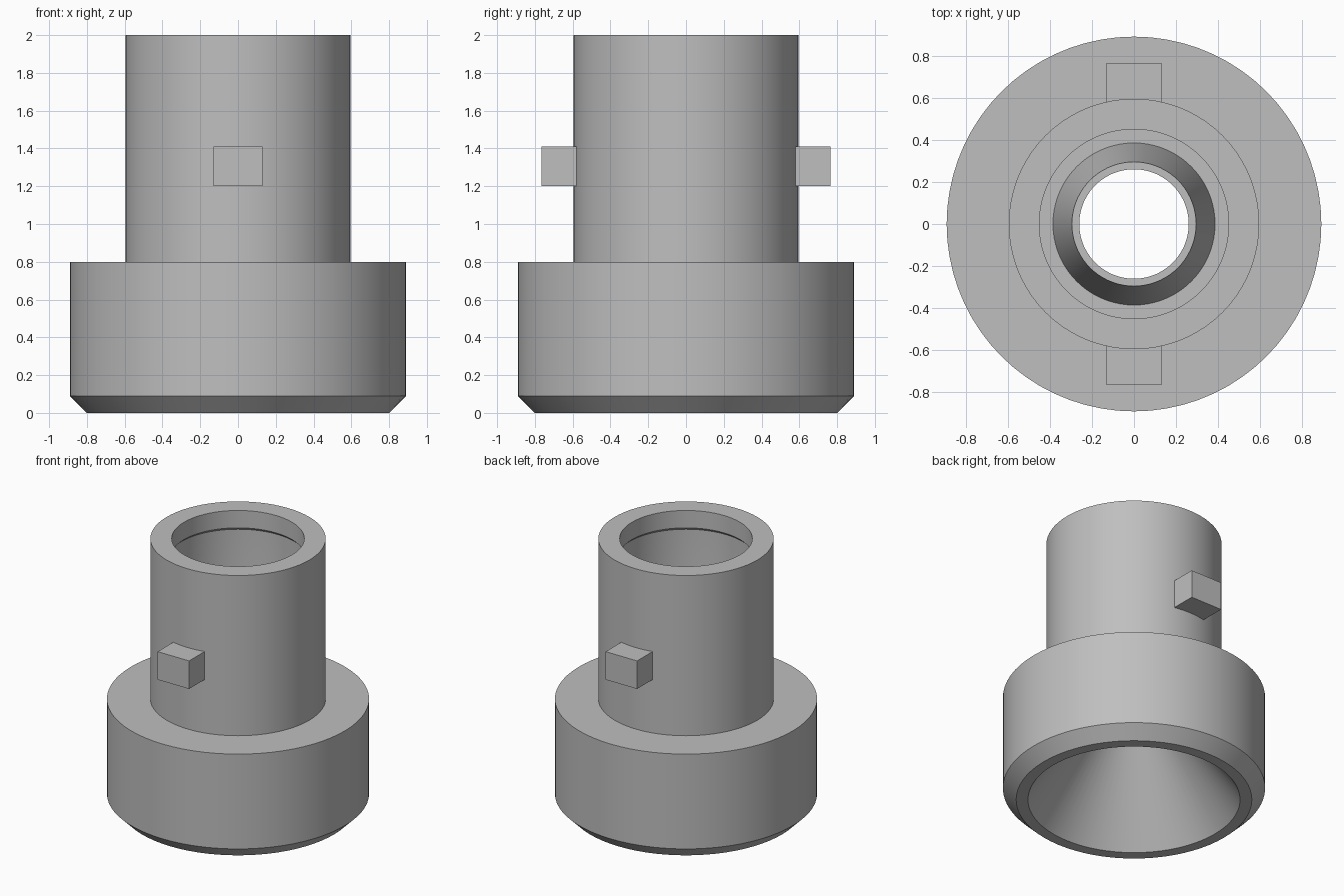
import bpy
import bmesh
import math
from mathutils import Matrix, Vector

SEGMENTS = 72

old = bpy.data.objects.get("Cube")
if old:
    bpy.data.objects.remove(old, do_unlink=True)

grey = bpy.data.materials.new("plain_grey")
grey.use_nodes = True
colour = (0.52, 0.52, 0.52, 1)
grey.diffuse_color = colour
grey.node_tree.nodes["Principled BSDF"].inputs["Base Color"].default_value = colour


def add_object(name, bm):
    bmesh.ops.recalc_face_normals(bm, faces=bm.faces[:])
    mesh = bpy.data.meshes.new(name)
    bm.to_mesh(mesh)
    bm.free()
    mesh.materials.append(grey)
    obj = bpy.data.objects.new(name, mesh)
    bpy.context.collection.objects.link(obj)
    return obj


def lathe(name, profile):
    """Revolve a closed (radius, height) outline around z."""
    bm = bmesh.new()
    verts = [bm.verts.new((r, 0, z)) for r, z in profile]
    edges = [bm.edges.new((a, b)) for a, b in zip(verts, verts[1:] + verts[:1])]
    bmesh.ops.spin(bm, geom=verts + edges, cent=(0, 0, 0), axis=(0, 0, 1),
                   angle=math.tau, steps=SEGMENTS, use_merge=True)
    bmesh.ops.remove_doubles(bm, verts=bm.verts[:], dist=0.0001)
    return add_object(name, bm)


# Chamfered collar, tube, inner tapered spigot and flared underside
outline = [
    (0.72, 0), (0.80, 0), (0.89, 0.09), (0.89, 0.80),   # collar
    (0.595, 0.80), (0.595, 2.0), (0.45, 2.0),           # tube and rim
    (0.45, 1.87), (0.47, 1.85), (0.47, 0.95), (0.45, 0.85),  # socket wall
    (0.385, 0.85), (0.295, 1.50), (0.26, 1.50),         # spigot
    (0.26, 0.64),                                       # throat
]
body = lathe("connector_body", outline)
bpy.context.view_layer.objects.active = body
body.select_set(True)
bpy.ops.object.shade_smooth_by_angle(angle=math.radians(25))
body.select_set(False)

# Locking lugs on the front and back of the tube
for name, side in (("front_lug", -1), ("back_lug", 1)):
    bm = bmesh.new()
    bmesh.ops.create_cube(bm, size=1, matrix=Matrix.LocRotScale(
        Vector((0, side * 0.655, 1.305)), None, Vector((0.26, 0.22, 0.21))))
    add_object(name, bm)
